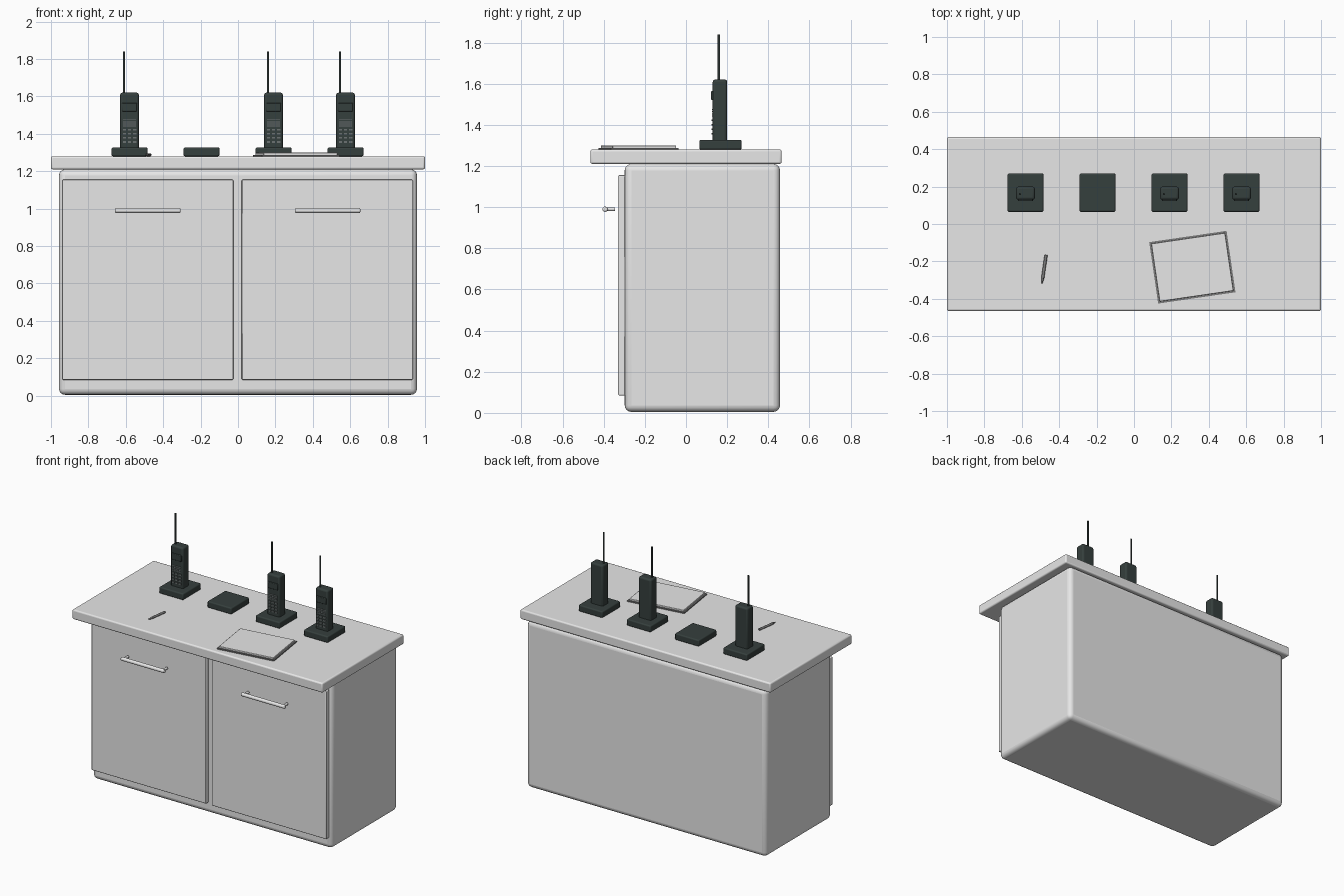
import bpy, math
from mathutils import Vector

if "Cube" in bpy.data.objects:
    bpy.data.objects.remove(bpy.data.objects["Cube"])


def material(name, rgb):
    m = bpy.data.materials.new(name)
    m.diffuse_color = (*rgb, 1)
    m.use_nodes = True
    m.node_tree.nodes["Principled BSDF"].inputs["Base Color"].default_value = m.diffuse_color
    return m


LIGHT = material("light grey", (0.8, 0.8, 0.8))
DARK = material("dark green grey", (0.036, 0.05, 0.047))
KEY = material("key grey", (0.15, 0.17, 0.17))
EDGE = material("edge grey", (0.2, 0.2, 0.2))


def finish(o, name, mat, bevel=0, segments=3):
    o.name = name
    o.data.materials.append(mat)
    if bevel:
        b = o.modifiers.new("bevel", "BEVEL")
        b.width, b.segments, b.limit_method = bevel, segments, "ANGLE"
    bpy.ops.object.shade_smooth_by_angle(angle=math.radians(35))
    return o


def box(name, x, y, z, mat, bevel=0, segments=3, turn=0):
    """Box from (min, max) ranges, turned about its own centre."""
    bpy.ops.mesh.primitive_cube_add(size=1)
    o = bpy.context.object
    size = [r[1] - r[0] for r in (x, y, z)]
    for v in o.data.vertices:
        v.co = [c * s for c, s in zip(v.co, size)]
    o.location = [(r[0] + r[1]) / 2 for r in (x, y, z)]
    o.rotation_euler.z = turn
    return finish(o, name, mat, bevel, segments)


def rod(name, a, b, r, mat, r2=None, bevel=0, sides=16):
    a, b = Vector(a), Vector(b)
    bpy.ops.mesh.primitive_cone_add(vertices=sides, radius1=r, radius2=r if r2 is None else r2,
                                    depth=(b - a).length, location=(a + b) / 2)
    o = bpy.context.object
    o.rotation_euler = (b - a).to_track_quat("Z", "Y").to_euler()
    return finish(o, name, mat, bevel, 2)


# Cabinet and worktop
box("cabinet_body", (-0.957, 0.957), (-0.298, 0.457), (0.005, 1.21), LIGHT, 0.032, 4)
box("worktop", (-1, 1), (-0.465, 0.465), (1.21, 1.28), LIGHT, 0.01)

# Doors with bar handles
for x0, hx in ((-0.94, -0.482), (0.02, 0.479)):
    box("door", (x0, x0 + 0.915), (-0.33, -0.295), (0.085, 1.155), LIGHT, 0.005, 2)
    rod("handle_bar", (hx - 0.175, -0.393, 0.99), (hx + 0.175, -0.393, 0.99), 0.013, LIGHT, bevel=0.005)
    for s in (-1, 1):
        rod("handle_post", (hx + s * 0.155, -0.393, 0.99), (hx + s * 0.155, -0.345, 0.99), 0.009, LIGHT)


def handset(cx):
    box("handset_body", (cx - 0.05, cx + 0.05), (0.13, 0.2), (1.31, 1.62), DARK, 0.012)
    box("earpiece", (cx - 0.04, cx + 0.04), (0.122, 0.135), (1.52, 1.565), DARK, 0.004, 2)
    rod("antenna", (cx - 0.03, 0.16, 1.6), (cx - 0.03, 0.16, 1.84), 0.006, DARK, sides=12)
    # Speaker slots
    for i in range(4):
        z = 1.44 + i * 0.011
        box("slot", (cx - 0.034, cx + 0.034), (0.127, 0.133), (z, z + 0.005), KEY)
    # Keypad
    for row in range(4):
        for col in (-1, 0, 1):
            x, z = cx + col * 0.027, 1.352 + row * 0.022
            box("key", (x - 0.009, x + 0.009), (0.124, 0.133), (z, z + 0.009), KEY)


# Charging cradles, one of them empty
for cx, filled in ((-0.58, True), (-0.195, False), (0.19, True), (0.575, True)):
    box("cradle", (cx - 0.096, cx + 0.096), (0.065, 0.27), (1.28, 1.327), DARK, 0.008)
    if filled:
        handset(cx)

# Notebook: cover, pages and raised rim line
turn = math.radians(8.3)
cx, cy = 0.312, -0.231


def slab(name, w, d, z0, z1, mat, bevel=0):
    box(name, (cx - w / 2, cx + w / 2), (cy - d / 2, cy + d / 2), (z0, z1), mat, bevel, 2, turn)


slab("notebook_cover", 0.418, 0.332, 1.28, 1.288, EDGE)
slab("notebook_pages", 0.398, 0.312, 1.286, 1.299, LIGHT, 0.002)

# Pen with tapered tip
rod("pen_barrel", (-0.47, -0.165, 1.288), (-0.488, -0.29, 1.288), 0.008, EDGE, bevel=0.002)
rod("pen_tip", (-0.488, -0.29, 1.288), (-0.492, -0.318, 1.288), 0.008, EDGE, r2=0.002)
